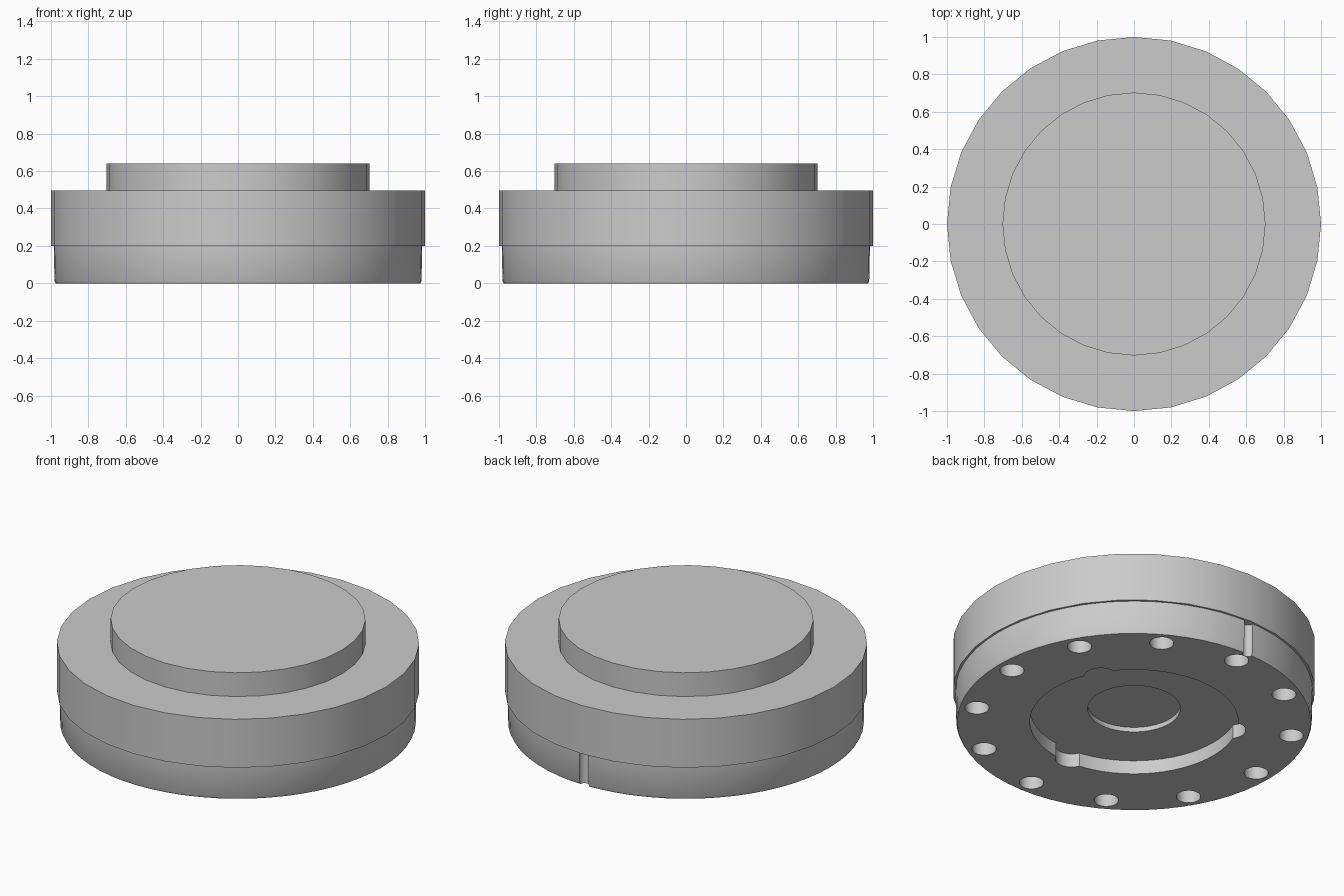
import bpy
import bmesh
import math
from mathutils import Matrix

if "Cube" in bpy.data.objects:
    bpy.data.objects.remove(bpy.data.objects["Cube"], do_unlink=True)

grey = bpy.data.materials.new("plain_grey")
grey.use_nodes = True
colour = (0.6, 0.6, 0.6, 1)
grey.diffuse_color = colour
grey.node_tree.nodes["Principled BSDF"].inputs["Base Color"].default_value = colour


def add_object(name, bm):
    bmesh.ops.recalc_face_normals(bm, faces=bm.faces)
    mesh = bpy.data.meshes.new(name)
    bm.to_mesh(mesh)
    bm.free()
    mesh.materials.append(grey)
    obj = bpy.data.objects.new(name, mesh)
    bpy.context.collection.objects.link(obj)
    return obj


def turned(name, profile, sides):
    """Solid of revolution from (radius, height) points, capped at both ends."""
    bm = bmesh.new()
    rings = []
    for r, z in profile:
        rings.append([bm.verts.new((r * math.cos(i * math.tau / sides),
                                    r * math.sin(i * math.tau / sides), z))
                      for i in range(sides)])
    for low, high in zip(rings, rings[1:]):
        for i in range(sides):
            j = (i + 1) % sides
            bm.faces.new((low[i], low[j], high[j], high[i]))
    bm.faces.new(rings[0])
    bm.faces.new(rings[-1])
    return add_object(name, bm)


def cut(target, radius, top, distance=0, angles=(0,), sides=32):
    """Drill round pockets from below, placed around the axis."""
    bm = bmesh.new()
    bottom = -0.1
    for a in angles:
        a = math.radians(a)
        place = Matrix.Translation((distance * math.cos(a), distance * math.sin(a),
                                    (top + bottom) / 2))
        bmesh.ops.create_cone(bm, cap_ends=True, segments=sides, radius1=radius,
                              radius2=radius, depth=top - bottom, matrix=place)
    cutter = add_object("cutter", bm)
    cutter.hide_render = True
    mod = target.modifiers.new("pocket", 'BOOLEAN')
    mod.operation = 'DIFFERENCE'
    mod.solver = 'EXACT'
    mod.object = cutter
    select(target)
    bpy.ops.object.modifier_apply(modifier=mod.name)
    bpy.data.objects.remove(cutter, do_unlink=True)


def select(obj):
    bpy.ops.object.select_all(action='DESELECT')
    obj.select_set(True)
    bpy.context.view_layer.objects.active = obj


# Upper body: wide flange with a raised round top
upper = turned("upper_body", [(1, 0.2), (1, 0.495), (0.703, 0.495), (0.703, 0.64)], 32)

# Lower ring: slightly narrower, with a softened bottom edge
lower = turned("lower_ring", [(0.975, 0), (0.981, 0.012), (0.985, 0.2)], 64)

# Underside: main recess, three lobes on its rim, centre pit and bolt holes
cut(lower, 0.575, 0.083, sides=64)
cut(lower, 0.09, 0.083, 0.535, (30, 150, 270))
cut(lower, 0.256, 0.112, sides=48)
cut(lower, 0.067, 0.15, 0.88, range(0, 360, 30), 24)

# Alignment groove at the back
cut(lower, 0.03, 0.3, 0.978, (90,), 16)

for part in (upper, lower):
    select(part)
    bpy.ops.object.shade_smooth_by_angle(angle=math.radians(30))
